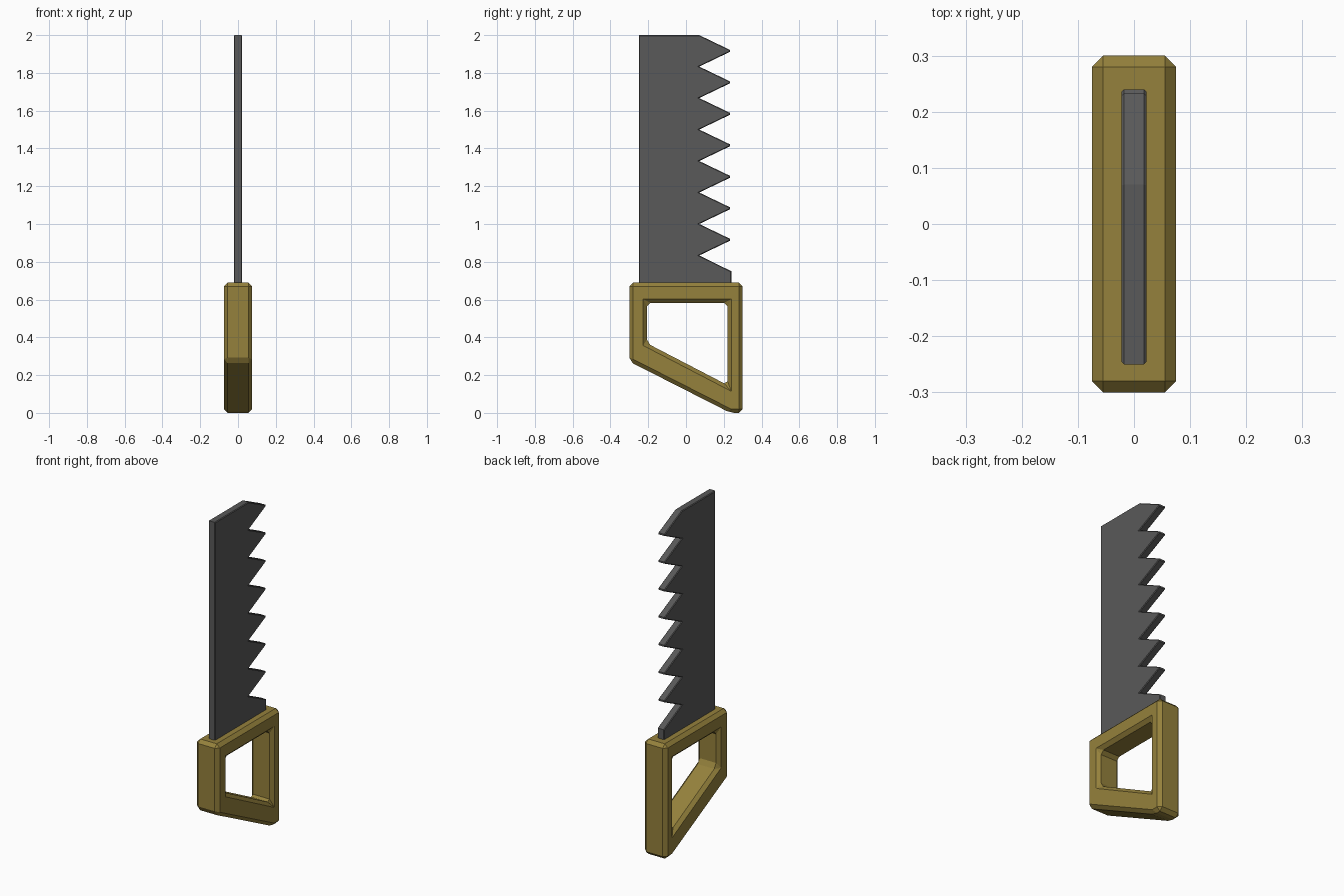
import bpy, bmesh
from mathutils import Vector

if "Cube" in bpy.data.objects:
    bpy.data.objects.remove(bpy.data.objects["Cube"])


def inset(poly, d):
    """Offset a counter-clockwise outline inwards by d (negative grows it)."""
    out = []
    for i, p in enumerate(poly):
        a = (p - poly[i - 1]).normalized()
        b = (poly[(i + 1) % len(poly)] - p).normalized()
        na, nb = Vector((-a.y, a.x)), Vector((-b.y, b.x))
        out.append(p + (na + nb) * d / (1 + na.dot(nb)))
    return out


def cut_corners(poly, d):
    """Replace every corner by two points a distance d along its edges."""
    out = []
    for i, p in enumerate(poly):
        q = poly[(i + 1) % len(poly)]
        out += [p + (poly[i - 1] - p).normalized() * d, p + (q - p).normalized() * d]
    return out


def doubled(poly):
    return [p for p in poly for _ in range(2)]


def loft(name, rings, closed, color):
    """Skin (x, outline) rings; close into a loop or cap both ends."""
    bm = bmesh.new()
    loops = [[bm.verts.new((x, p.x, p.y)) for p in poly] for x, poly in rings]
    n = len(loops[0])
    for k in range(len(loops) if closed else len(loops) - 1):
        a, b = loops[k], loops[(k + 1) % len(loops)]
        for i in range(n):
            j = (i + 1) % n
            bm.faces.new((a[i], a[j], b[j], b[i]))
    if not closed:
        bm.faces.new(loops[0])
        bm.faces.new(loops[-1])
    bmesh.ops.remove_doubles(bm, verts=bm.verts[:], dist=0.0002)
    bmesh.ops.recalc_face_normals(bm, faces=bm.faces[:])
    mesh = bpy.data.meshes.new(name)
    bm.to_mesh(mesh)
    bm.free()
    mat = bpy.data.materials.new(name + "_material")
    mat.diffuse_color = color
    mat.use_nodes = True
    mat.node_tree.nodes["Principled BSDF"].inputs["Base Color"].default_value = mat.diffuse_color
    mesh.materials.append(mat)
    obj = bpy.data.objects.new(name, mesh)
    bpy.context.collection.objects.link(obj)
    return obj


# Handle: chamfered frame with a slanted bottom and a matching grip hole
C, HX = 0.02, 0.075
outer = [Vector(p) for p in
         ((-0.30, 0.69), (-0.30, 0.272), (0.235, 0.0), (0.30, 0.0), (0.30, 0.69))]
hole = [Vector(p) for p in
        ((-0.207, 0.583), (-0.207, 0.369), (0.15, 0.1836), (0.22, 0.147), (0.22, 0.583))]
outer_wall, outer_rim = cut_corners(outer, C), doubled(inset(outer, C))
hole_wall, hole_rim = cut_corners(hole, C), doubled(inset(hole, -C))
loft("handle", [
    (-HX + C, outer_wall), (HX - C, outer_wall), (HX, outer_rim), (HX, hole_rim),
    (HX - C, hole_wall), (-HX + C, hole_wall), (-HX, hole_rim), (-HX, outer_rim),
], True, (0.30, 0.22, 0.045, 1))

# Blade: flat plate with seven blunt-tipped teeth and a square heel
B, BX = 0.004, 0.022
pts = [(0.07, 2.0), (-0.25, 2.0), (-0.25, 0.65), (0.24, 0.65), (0.24, 0.75)]
for i in range(7):
    valley = 5 / 6 + i / 6
    tip = valley + 1 / 12
    pts += [(0.07, valley), (0.233, tip - 0.005), (0.233, tip + 0.005)]
blade = [Vector(p) for p in pts]
rim = inset(blade, B)
loft("blade", [(-BX, rim), (-BX + B, blade), (BX - B, blade), (BX, rim)],
     False, (0.10, 0.10, 0.10, 1))
